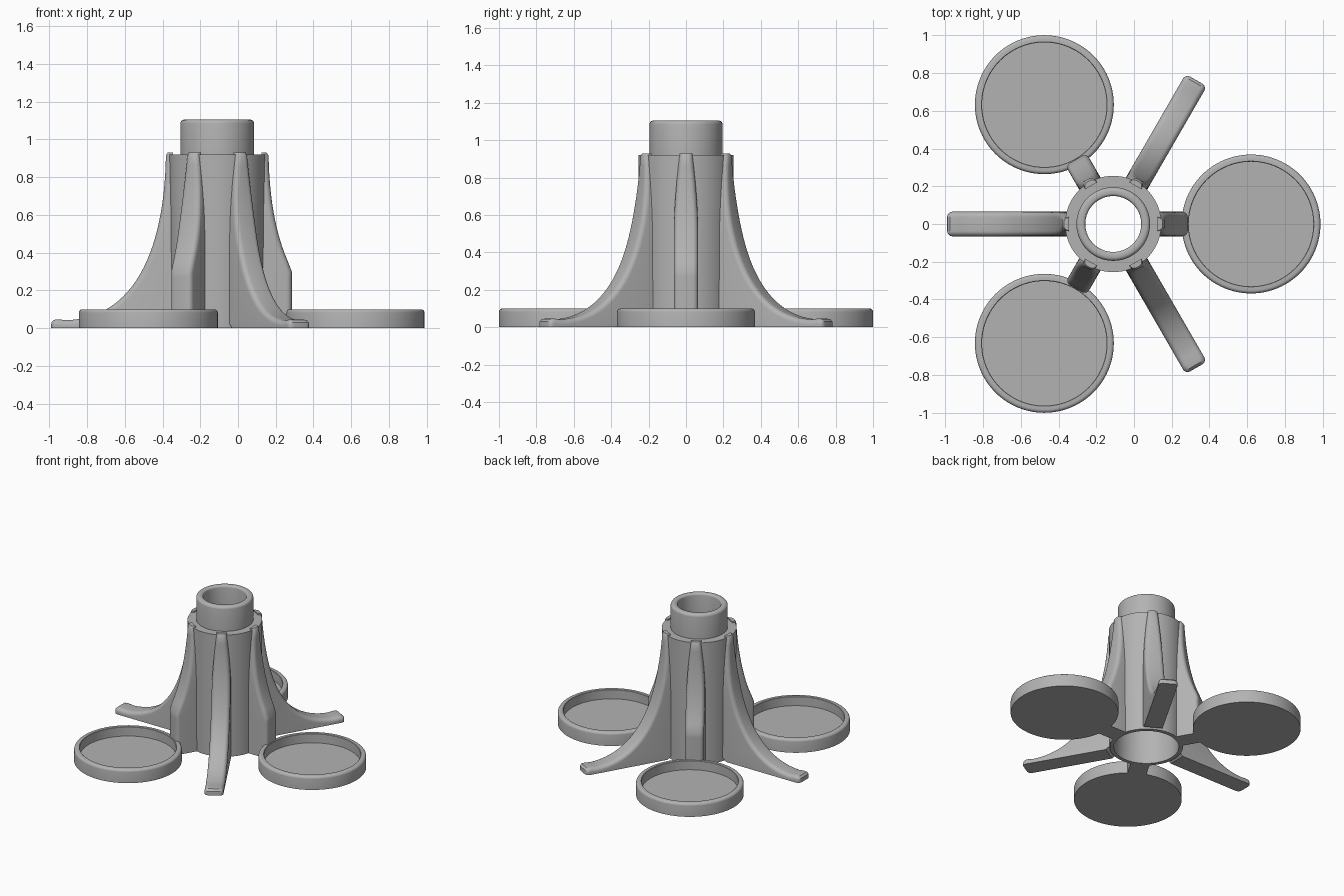
import bpy, bmesh, math
from mathutils import Vector, geometry

if "Cube" in bpy.data.objects:
    bpy.data.objects.remove(bpy.data.objects["Cube"], do_unlink=True)

AXIS = Vector((-0.11, 0, 0))
RIB_TOP = 0.93

grey = bpy.data.materials.new("plain grey")
grey.use_nodes = True
grey.diffuse_color = (0.45, 0.45, 0.45, 1)
grey.node_tree.nodes["Principled BSDF"].inputs["Base Color"].default_value = grey.diffuse_color


def finish(bm, name, location, angle=0):
    bmesh.ops.recalc_face_normals(bm, faces=bm.faces)
    mesh = bpy.data.meshes.new(name)
    bm.to_mesh(mesh)
    bm.free()
    mesh.materials.append(grey)
    obj = bpy.data.objects.new(name, mesh)
    obj.location = location
    obj.rotation_euler.z = angle
    bpy.context.collection.objects.link(obj)
    bpy.ops.object.select_all(action="DESELECT")
    obj.select_set(True)
    bpy.context.view_layer.objects.active = obj
    bpy.ops.object.shade_smooth_by_angle(angle=math.radians(35))
    return obj


def lathe(name, profile, location, closed, steps=96):
    """Spin (radius, height) points around z."""
    bm = bmesh.new()
    verts = [bm.verts.new((r, 0, z)) for r, z in profile]
    edges = [bm.edges.new(pair) for pair in zip(verts, verts[1:])]
    if closed:
        edges.append(bm.edges.new((verts[-1], verts[0])))
    bmesh.ops.spin(bm, geom=verts + edges, cent=(0, 0, 0), axis=(0, 0, 1),
                   angle=math.tau, steps=steps)
    bmesh.ops.remove_doubles(bm, verts=bm.verts, dist=0.0001)
    return finish(bm, name, location)


def arc(cx, cz, radius, start, end, steps=4):
    """Points of a rounded profile corner, angles in degrees."""
    angles = [math.radians(start + (end - start) * i / steps) for i in range(steps + 1)]
    return [(cx + radius * math.cos(a), cz + radius * math.sin(a)) for a in angles]


def half_width(z):
    return 0.035 + 0.03 * math.sin(math.pi / 2 * min(1, max(0, (RIB_TOP - z) / 0.45)))


def rib(name, outline, kink, angle):
    """Loft rounded sections along a side outline; those below the kink rest on the floor."""
    bm = bmesh.new()
    kink_r = max([p.x for p in outline if p.y >= kink])
    tip_r = outline[-1].x
    rings = []
    for i, p in enumerate(outline):
        if i in (0, len(outline) - 1):
            normal = Vector((1, 0))
        else:
            t = (outline[i + 1] - outline[i - 1]).normalized()
            normal = Vector((-t.y, t.x))
        if p.y >= kink:
            base = Vector((0.235, (p.y - kink) / (RIB_TOP - kink) * RIB_TOP))
        else:
            base = Vector((0.235 + (min(p.x, 0.8) - kink_r) / (tip_r - kink_r) * 0.6, 0))
        w = half_width(p.y)
        rad = 0.028
        section = [(base, half_width(base.y))]
        for k in range(6):
            a = math.pi / 2 * k / 5
            q = p - normal * rad * (1 - math.sin(a))
            q.y = max(q.y, 0)
            section.append((q, w - rad * (1 - math.cos(a))))
        points = [(q.x, h, q.y) for q, h in section]
        points += [(q.x, -h, q.y) for q, h in reversed(section)]
        rings.append([bm.verts.new(c) for c in points])
    for a, b in zip(rings, rings[1:]):
        n = len(a)
        for j in range(n):
            k = (j + 1) % n
            bm.faces.new((a[j], a[k], b[k], b[j]))
    bm.faces.new(rings[0])
    bm.faces.new(rings[-1])
    bmesh.ops.remove_doubles(bm, verts=bm.verts, dist=0.0002)
    return finish(bm, name, AXIS, angle)


# Hollow column with a narrower collar on top and an open socket below
column = [(0.222, 0), (0.25, 0), (0.255, 0.92), (0.195, 0.92)]
column += arc(0.175, 1.085, 0.02, 0, 90)
column += arc(0.163, 1.09, 0.015, 90, 180)
column += [(0.148, 0.9), (0.205, 0.84)]
lathe("column", column, AXIS, closed=True)

# Shared sweeping outline of the ribs
curve = geometry.interpolate_bezier(Vector((0.272, 0.915)), Vector((0.28, 0.43)),
                                    Vector((0.43, 0.055)), Vector((0.8, 0.042)), 28)
curve = [Vector((p[0], p[1])) for p in curve]
top = [Vector((0.262, RIB_TOP))]

# Long legs end in a rounded foot, short ribs are cut off upright
foot = [Vector(p) for p in ((0.84, 0.047), (0.865, 0.044), (0.879, 0.03), (0.88, 0.015), (0.88, 0))]
long_outline = top + curve + foot
short_outline = top + [p for p in curve if p.x < 0.388]
short_outline += [Vector((0.395, z)) for z in (0.3, 0.27, 0.1, 0)]

# Dish: flat floor with a rounded raised rim
dish = [(0, 0), (0.368, 0)] + arc(0.35, 0.082, 0.018, 0, 90)
dish += [(0.333, 0.1), (0.33, 0.097), (0.33, 0.03), (0, 0.03)]

for i, side in enumerate(("left", "back_right", "front_right")):
    a = math.tau * i / 3
    rib(side + "_short_rib", short_outline, 0, a)
    centre = AXIS + Vector((0.73 * math.cos(a), 0.73 * math.sin(a), 0))
    lathe(side + "_dish", dish, centre, closed=False)

for i, side in enumerate(("back_left", "right", "front_left")):
    rib(side + "_leg", long_outline, 0.17, math.pi / 3 + math.tau * i / 3)
